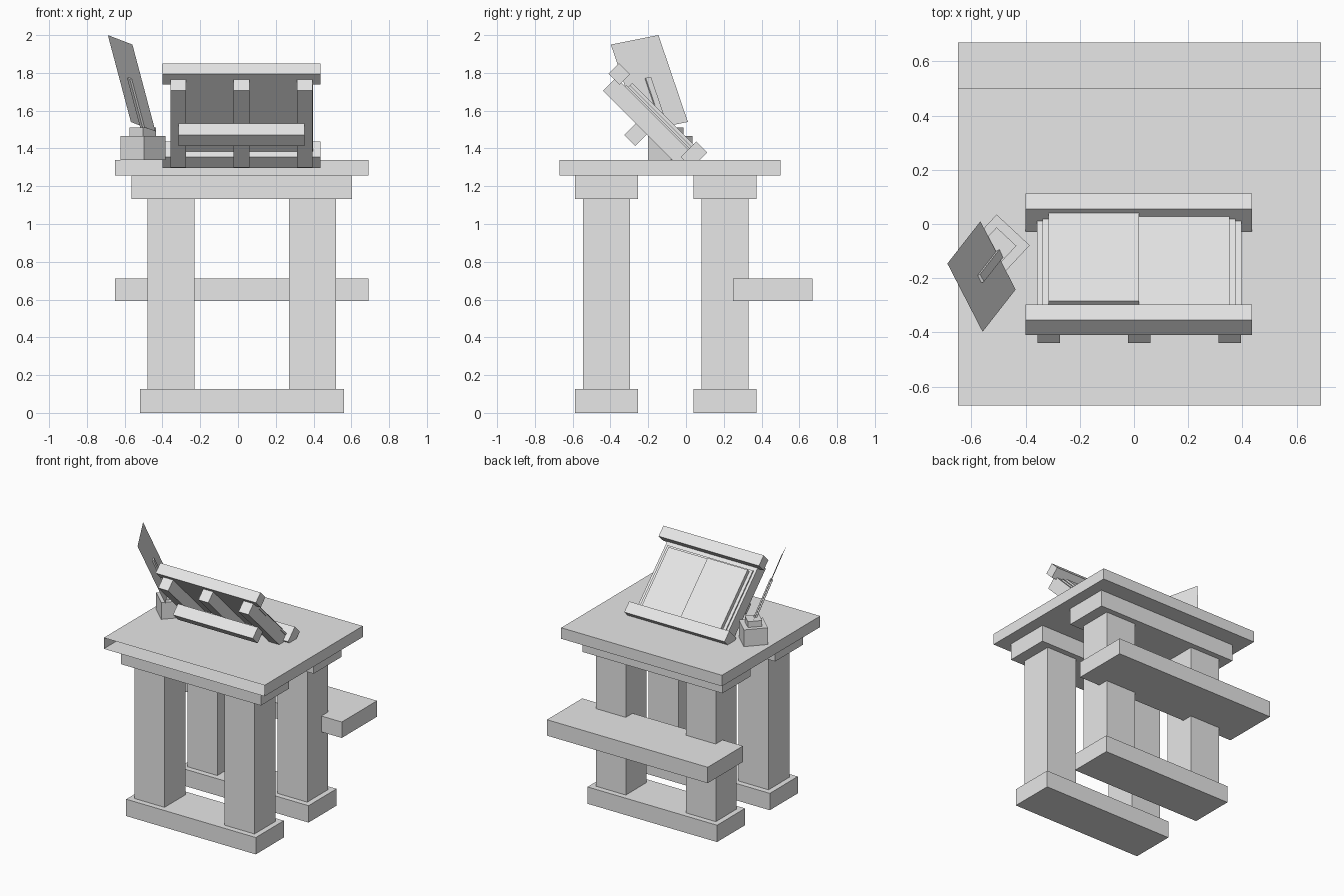
import bpy
import bmesh
from math import radians
from mathutils import Matrix, Vector

cube = bpy.data.objects.get("Cube")
if cube:
    bpy.data.objects.remove(cube, do_unlink=True)

grey = bpy.data.materials.new("light_grey")
grey.use_nodes = True
grey.diffuse_color = (0.8, 0.8, 0.8, 1)
grey.node_tree.nodes["Principled BSDF"].inputs["Base Color"].default_value = grey.diffuse_color


def add_object(name, bm):
    mesh = bpy.data.meshes.new(name)
    bm.to_mesh(mesh)
    bm.free()
    mesh.materials.append(grey)
    obj = bpy.data.objects.new(name, mesh)
    bpy.context.collection.objects.link(obj)
    return obj


def placed_box(name, centre, size, rotation=Matrix(), open_front=False):
    """Box of a given size, turned by rotation, optionally without its -y face."""
    bm = bmesh.new()
    bmesh.ops.create_cube(bm, size=1)
    if open_front:
        front = [f for f in bm.faces if f.normal.y < -0.9]
        bmesh.ops.delete(bm, geom=front, context="FACES_ONLY")
    bm.transform(Matrix.Translation(centre) @ rotation @ Matrix.Diagonal((*size, 1)))
    return add_object(name, bm)


def box(name, x, y, z, **options):
    """Upright box from its ranges on the three axes."""
    ranges = (x, y, z)
    centre = Vector([(a + b) / 2 for a, b in ranges])
    return placed_box(name, centre, [b - a for a, b in ranges], **options)


def sloped_box(name, x, down, out):
    """Box on the 45 degree slope: down = range of y - z, out = range of y + z."""
    d, s = sum(down) / 2, sum(out) / 2
    centre = Vector((sum(x) / 2, (s + d) / 2, (s - d) / 2))
    root = 2 ** 0.5
    size = (x[1] - x[0], (down[1] - down[0]) / root, (out[1] - out[0]) / root)
    return placed_box(name, centre, size, Matrix.Rotation(radians(-45), 4, "X"))


# Table: two trestles of foot, cap and two legs
leg_columns = {"right": (-0.48, -0.23), "left": (0.27, 0.52)}
for row, y0 in (("front", -0.588), ("back", 0.04)):
    y = (y0, y0 + 0.333)
    box(row + "_foot", (-0.52, 0.56), y, (0, 0.127))
    box(row + "_cap", (-0.565, 0.603), y, (1.133, 1.257))
    for side, x in leg_columns.items():
        box(f"{row}_{side}_leg", x, (y0 + 0.042, y0 + 0.291), (0.127, 1.133))

# Table top is an open-fronted tray; the bench is let into the back legs
box("table_top", (-0.65, 0.69), (-0.67, 0.5), (1.257, 1.34), open_front=True)
box("bench_seat", (-0.65, 0.69), (0.25, 0.67), (0.592, 0.712))

# Sloped reading stand
sloped_box("upper_rail", (-0.4, 0.436), (-2.205, -2.09), (1.385, 1.497))
sloped_box("lower_rail", (-0.4, 0.436), (-1.382, -1.265), (1.328, 1.491))
sloped_box("cross_bar", (-0.315, 0.352), (-1.797, -1.682), (1.145, 1.266))
for side, x in (("right", -0.357), ("middle", -0.023), ("left", 0.312)):
    sloped_box(side + "_rib", (x, x + 0.083), (-2.146, -1.33), (1.266, 1.385))
sloped_box("stand_board", (-0.358, 0.397), (-2.09, -1.382), (1.385, 1.405))

# Open book
sloped_box("book_cover", (-0.338, 0.375), (-2.05, -1.382), (1.405, 1.42))
sloped_box("right_pages", (-0.315, 0.019), (-2.03, -1.382), (1.42, 1.462))
sloped_box("left_pages", (0.019, 0.353), (-2.03, -1.382), (1.42, 1.437))

# Ink pot, turned on the table
turn = Matrix.Rotation(radians(-43), 4, "Z")
placed_box("ink_pot", Vector((-0.503, -0.083, 1.403)), (0.167, 0.167, 0.126), turn)
placed_box("ink_pot_neck", Vector((-0.505, -0.083, 1.488)), (0.1, 0.1, 0.044), turn)

# Quill: a single-sided vane with a shaft along its middle
across = Vector((-0.13, 0.252, 0.05))
along = Vector((-0.122, -0.156, 0.46))
vane_centre = Vector((-0.563, -0.194, 1.745))
bm = bmesh.new()
corners = [vane_centre + across * a + along * b
           for a, b in ((-0.5, -0.5), (-0.5, 0.5), (0.5, 0.5), (0.5, -0.5))]
bm.faces.new([bm.verts.new(c) for c in corners])
add_object("quill_vane", bm)

up = along.normalized()
normal = across.cross(along).normalized()
side = up.cross(normal)
frame = Matrix((side, normal, up)).transposed().to_4x4()
placed_box("quill_shaft", vane_centre - along * 0.25, (0.032, 0.022, 0.31), frame)
